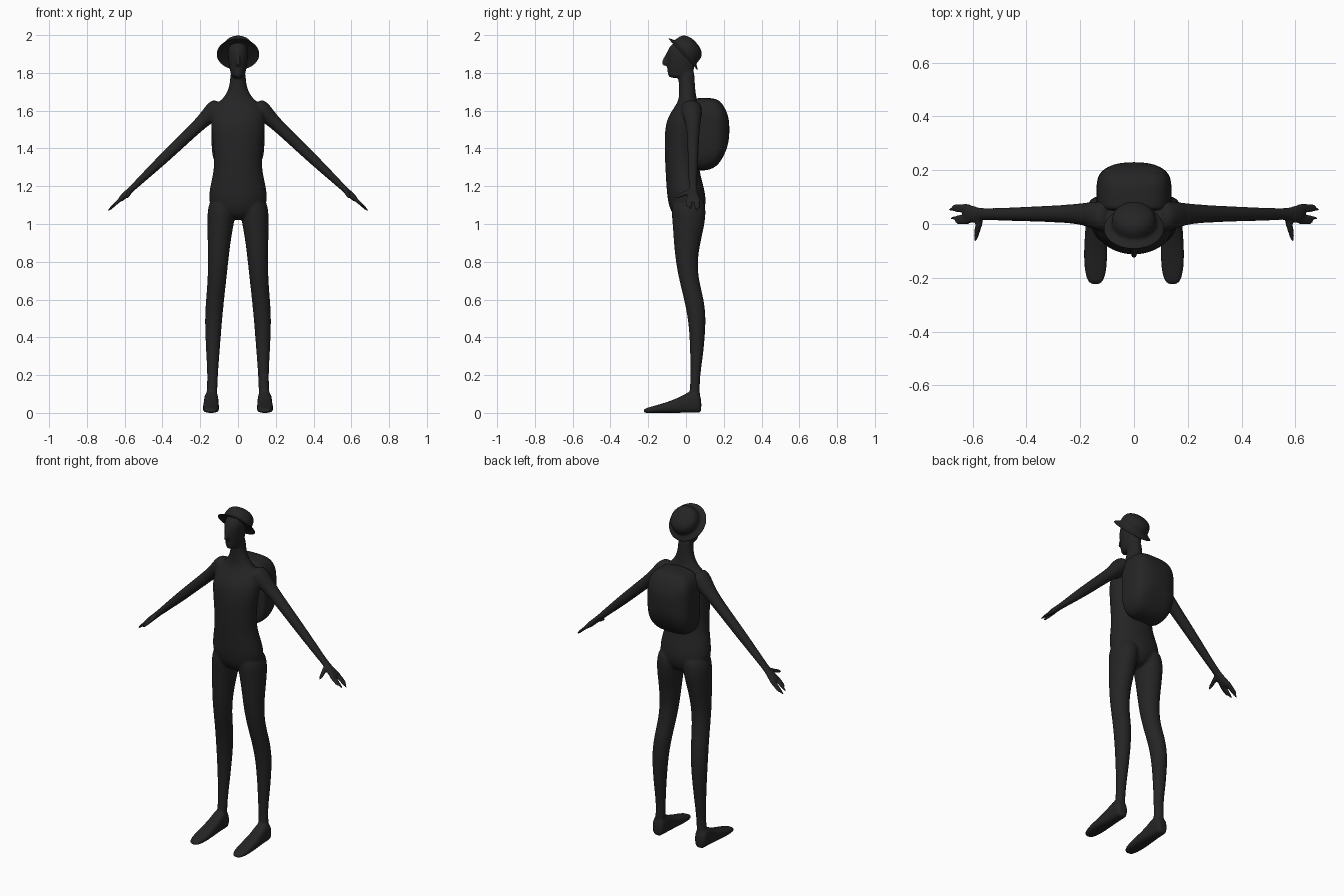
import bpy, bmesh, math
from mathutils import Matrix, Vector

cube = bpy.data.objects.get("Cube")
if cube:
    bpy.data.objects.remove(cube, do_unlink=True)

charcoal = bpy.data.materials.new("charcoal")
charcoal.use_nodes = True
colour = (0.018, 0.018, 0.018, 1)
charcoal.diffuse_color = colour
charcoal.node_tree.nodes["Principled BSDF"].inputs["Base Color"].default_value = colour

X, Y, Z = Vector((1, 0, 0)), Vector((0, 1, 0)), Vector((0, 0, 1))


def frame(a, b, t, origin=(0, 0, 0)):
    """Matrix whose columns are the two section axes and the loft axis."""
    m = Matrix((a, b, t)).transposed().to_4x4()
    m.translation = origin
    return m


def mirror(side):
    return Matrix.Diagonal((side, 1, 1, 1))


def loft(bm, matrix, rows, power=2.0, sides=20):
    """Join rounded sections; each row is t, a_min, a_max, b_min, b_max."""
    rings = []
    for t, a0, a1, b0, b1 in rows:
        ring = []
        for i in range(sides):
            ang = math.tau * i / sides
            c, s = math.cos(ang), math.sin(ang)
            c = math.copysign(abs(c) ** (2 / power), c)
            s = math.copysign(abs(s) ** (2 / power), s)
            p = Vector(((a0 + a1 + (a1 - a0) * c) / 2, (b0 + b1 + (b1 - b0) * s) / 2, t))
            ring.append(bm.verts.new(matrix @ p))
        rings.append(ring)
    for low, high in zip(rings, rings[1:]):
        for i in range(sides):
            j = (i + 1) % sides
            bm.faces.new((low[i], low[j], high[j], high[i]))
    bm.faces.new(rings[0][::-1])
    bm.faces.new(rings[-1])


def rod(bm, matrix, start, end, r0, r1):
    """Tapered finger with a rounded tip."""
    start, end = Vector(start), Vector(end)
    d = end - start
    m = matrix @ Matrix.Translation(start) @ d.to_track_quat('Z', 'Y').to_matrix().to_4x4()
    rows = []
    for f, k in ((0, 1), (0.3, 1), (0.7, 1), (0.92, 0.8), (1, 0.35)):
        r = (r0 + (r1 - r0) * f) * k
        rows.append((d.length * f, -r, r, -r, r))
    loft(bm, m, rows, sides=10)


def finish(name, bm):
    bmesh.ops.recalc_face_normals(bm, faces=bm.faces)
    mesh = bpy.data.meshes.new(name)
    bm.to_mesh(mesh)
    bm.free()
    mesh.materials.append(charcoal)
    ob = bpy.data.objects.new(name, mesh)
    bpy.context.collection.objects.link(ob)
    mesh.shade_smooth()
    ob.modifiers.new("rounding", 'SUBSURF').levels = 2
    ob.modifiers["rounding"].render_levels = 2
    return ob


upright = frame(X, Y, Z)
along_y = frame(X, Z, Y)
body = bmesh.new()

# Torso and neck
torso = [(1.02, .07, -.04, .06), (1.06, .13, -.08, .095), (1.12, .16, -.098, .11),
         (1.2, .15, -.105, .095), (1.29, .126, -.11, .068), (1.4, .13, -.115, .065),
         (1.5, .143, -.113, .07), (1.56, .145, -.1, .075), (1.61, .135, -.068, .075),
         (1.645, .105, -.045, .065), (1.67, .075, -.038, .055), (1.71, .052, -.036, .05),
         (1.76, .041, -.041, .046), (1.83, .04, -.041, .045)]
loft(body, upright, [(z, -w, w, f, b) for z, w, f, b in torso])

# Head and nose
head = [(1.772, .024, -.085, .02), (1.785, .037, -.098, .035), (1.83, .047, -.1, .046),
        (1.88, .053, -.103, .048), (1.92, .054, -.1, .045), (1.95, .046, -.08, .04),
        (1.965, .03, -.05, .02)]
loft(body, upright, [(z, -w, w, f, b) for z, w, f, b in head])
nose = [(1.835, .007, -.118), (1.845, .014, -.13), (1.865, .013, -.128),
        (1.895, .009, -.113), (1.915, .006, -.1)]
loft(body, upright, [(z, -w, w, f, -.075) for z, w, f in nose], sides=12)

# Legs, feet, arms and hands
leg = [(.03, .11, .172, .012, .078), (.12, .11, .165, .02, .072), (.2, .106, .162, .024, .075),
       (.3, .099, .168, .022, .09), (.4, .091, .173, .019, .1), (.5, .083, .176, .01, .106),
       (.6, .073, .17, -.01, .096), (.7, .062, .161, -.036, .068), (.8, .051, .16, -.055, .06),
       (.9, .04, .161, -.065, .076), (1, .022, .163, -.071, .1), (1.08, .008, .163, -.08, .108),
       (1.15, .005, .14, -.07, .09)]
foot = [(-.226, .125, .162, .018), (-.205, .108, .178, .028), (-.15, .099, .187, .042),
        (-.08, .1, .186, .064), (-.02, .103, .181, .09), (.03, .103, .18, .122),
        (.065, .105, .178, .11), (.082, .115, .168, .08)]
arm = [(-.12, -.035, .085, .05), (-.05, -.025, .085, .05), (0, -.008, .08, .038),
       (.08, .003, .073, .033), (.2, .007, .068, .031), (.32, .01, .064, .028),
       (.45, .012, .06, .021), (.54, .016, .058, .016), (.575, .008, .066, .017),
       (.605, 0, .074, .016), (.63, .002, .074, .011)]
arm_axis = Vector((.725, 0, -.689)).normalized()
arm_up = Vector((-arm_axis.z, 0, arm_axis.x))
for side in (1, -1):
    flip = mirror(side)
    loft(body, flip, leg)
    loft(body, flip @ along_y, [(y, a, b, 0, top) for y, a, b, top in foot], power=2.8)
    m = flip @ frame(Y, arm_up, arm_axis, (.175, 0, 1.555))
    loft(body, m, [(t, a, b, -r, r) for t, a, b, r in arm])
    for y, tip_y, tip in ((.009, .006, .675), (.024, .022, .7), (.051, .054, .71), (.066, .067, .69)):
        rod(body, m, (y, 0, .6), (tip_y, .002, tip), .011, .008)
    rod(body, m, (.025, -.003, .55), (-.066, -.016, .59), .016, .009)

body_ob = finish("body", body)
remesh = body_ob.modifiers.new("blend_parts", 'REMESH')
remesh.mode = 'VOXEL'
remesh.voxel_size = 0.0065
remesh.use_smooth_shade = True
soften = body_ob.modifiers.new("soften", 'SMOOTH')
soften.factor = 0.5
soften.iterations = 4

# Hat tilted towards the back, with a thin brim
hat = bmesh.new()
tilt = Vector((0, .735, .68)).normalized()
hat_frame = frame(X, tilt.cross(X), tilt, (0, -.018, 1.897))
profile = [(.012, .05), (.012, .08), (.002, .108), (.001, .114), (.007, .113), (.017, .09),
           (.026, .083), (.05, .083), (.075, .072), (.091, .045), (.096, .015)]
loft(hat, hat_frame, [(t, -r, r, -r, r) for t, r in profile], sides=28)
finish("hat", hat)

# Backpack bulging to the rear
pack = bmesh.new()
sections = [(.045, .125, 1.3, 1.655), (.06, .139, 1.284, 1.667), (.075, .141, 1.282, 1.668),
            (.12, .141, 1.284, 1.668), (.165, .139, 1.305, 1.664), (.195, .125, 1.35, 1.635),
            (.218, .09, 1.4, 1.59), (.23, .04, 1.46, 1.54)]
loft(pack, along_y, [(y, -w, w, lo, hi) for y, w, lo, hi in sections], power=3.6, sides=28)
finish("backpack", pack)
